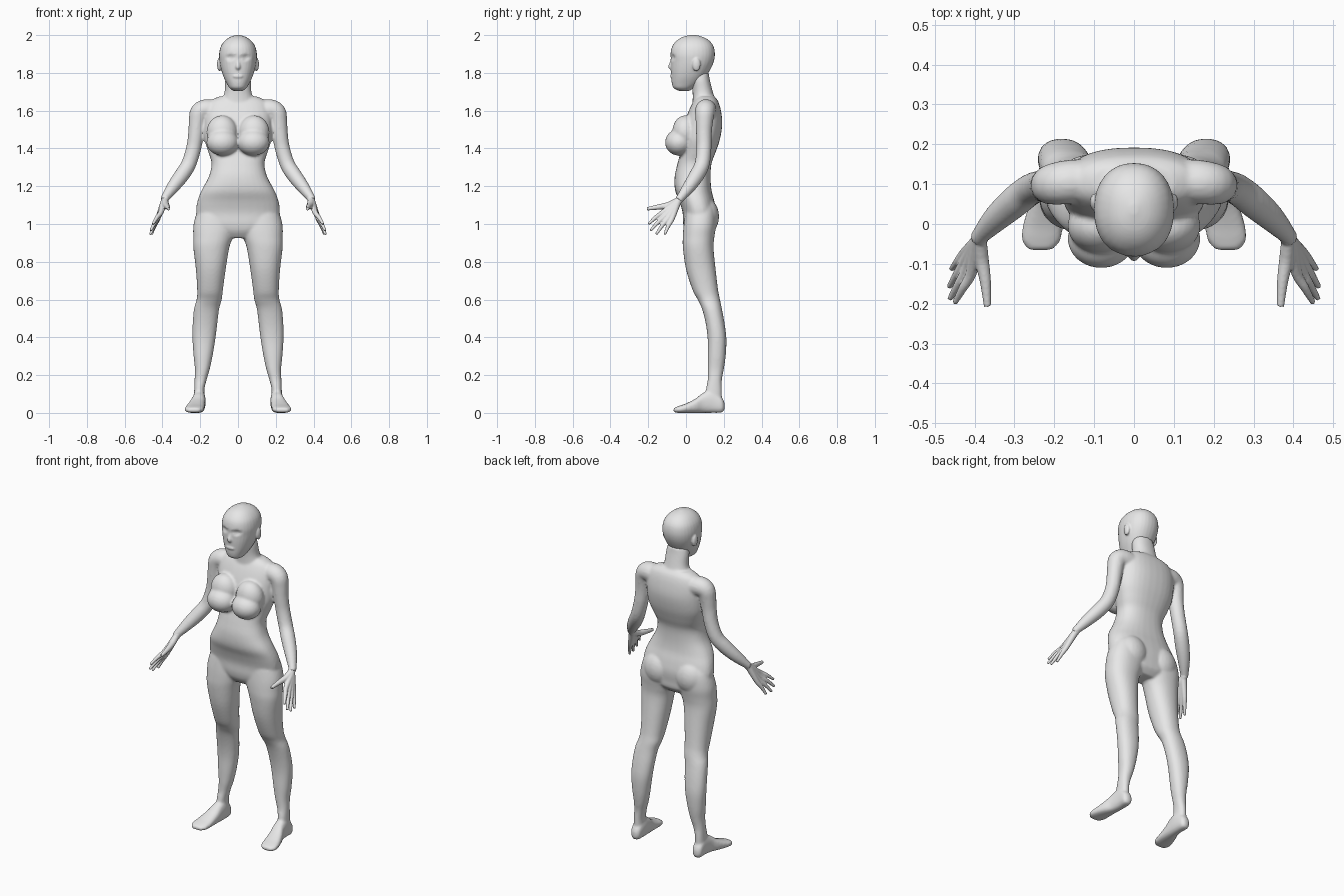
import bpy, bmesh, math
from mathutils import Vector, Matrix

skin = bpy.data.materials.new("grey skin")
skin.diffuse_color = (0.8, 0.8, 0.8, 1)


def smooth_rows(rows, sub=4):
    """Catmull-Rom interpolation between rows of numbers."""
    out = []
    for i in range(len(rows) - 1):
        a, b, c, d = (rows[max(i - 1, 0)], rows[i], rows[i + 1], rows[min(i + 2, len(rows) - 1)])
        for k in range(sub):
            t = k / sub
            out.append([0.5 * (2 * q + (r - p) * t + (2 * p - 5 * q + 4 * r - s) * t * t
                               + (3 * q - p - 3 * r + s) * t ** 3) for p, q, r, s in zip(a, b, c, d)])
    return out + [list(rows[-1])]


def loft(bm, rings):
    """Skin rings of points and cap both ends."""
    vs = [[bm.verts.new(p) for p in ring] for ring in rings]
    n = len(vs[0])
    for a, b in zip(vs, vs[1:]):
        for i in range(n):
            j = (i + 1) % n
            bm.faces.new((a[i], a[j], b[j], b[i]))
    bm.faces.new(vs[0][::-1])
    bm.faces.new(vs[-1])


def oval(power, n=32):
    for i in range(n):
        c, s = math.cos(math.tau * i / n), math.sin(math.tau * i / n)
        yield (math.copysign(abs(c) ** (2 / power), c), math.copysign(abs(s) ** (2 / power), s))


def stack(bm, rows, side=1, power=2.2, along_y=False):
    """Rows: level, x min, x max, then min and max of the other axis."""
    rings = []
    for lv, x0, x1, w0, w1 in smooth_rows(rows):
        ring = []
        for c, s in oval(power):
            x = side * ((x0 + x1) / 2 + c * (x1 - x0) / 2)
            w = (w0 + w1) / 2 + s * (w1 - w0) / 2
            ring.append((x, lv, w) if along_y else (x, w, lv))
        rings.append(ring)
    loft(bm, rings)


def tube(bm, rows, side=1):
    """Rows: x, y, z, radius."""
    pts = smooth_rows(rows)
    rings = []
    for i, (x, y, z, r) in enumerate(pts):
        d = Vector(pts[min(i + 1, len(pts) - 1)][:3]) - Vector(pts[max(i - 1, 0)][:3])
        u = d.cross(Vector((0, 1, 0.3))).normalized()
        v = d.cross(u).normalized()
        rings.append([(side * q.x, q.y, q.z) for q in
                      (Vector((x, y, z)) + r * (u * c + v * s) for c, s in oval(2, 16))])
    loft(bm, rings)


def blob(bm, centre, radii, side=1):
    c = Vector((centre[0] * side, centre[1], centre[2]))
    bmesh.ops.create_uvsphere(bm, u_segments=24, v_segments=16, radius=1,
                              matrix=Matrix.Translation(c) @ Matrix.Diagonal((*radii, 1)))


def finish(name, bm, voxel, iterations):
    """Fuse the overlapping volumes into one smooth skin."""
    bmesh.ops.recalc_face_normals(bm, faces=bm.faces)
    me = bpy.data.meshes.new(name)
    bm.to_mesh(me)
    bm.free()
    me.materials.append(skin)
    ob = bpy.data.objects.new(name, me)
    bpy.context.collection.objects.link(ob)
    m = ob.modifiers.new("fuse", 'REMESH')
    m.mode, m.voxel_size, m.use_smooth_shade = 'VOXEL', voxel, True
    m = ob.modifiers.new("soften", 'SMOOTH')
    m.factor, m.iterations = 0.5, iterations


def even(rows):
    return [(z, -w, w, a, b) for z, w, a, b in rows]


body = bmesh.new()
# torso
stack(body, even([(.925, .10, .02, .12), (.96, .16, -.005, .15), (1.0, .21, -.015, .155),
                  (1.06, .222, -.018, .16), (1.12, .215, -.035, .15), (1.18, .192, -.058, .135),
                  (1.25, .155, -.06, .13), (1.32, .14, -.045, .135), (1.38, .157, -.03, .157),
                  (1.45, .178, -.025, .18), (1.53, .18, -.01, .192), (1.6, .175, .015, .185),
                  (1.65, .15, .04, .17), (1.675, .1, .06, .15)]), power=2.4)
# neck
stack(body, even([(1.58, .11, .03, .165), (1.65, .088, .035, .155), (1.7, .071, .035, .142),
                  (1.76, .068, .03, .127), (1.8, .06, .02, .12)]))
for s in (1, -1):
    # breasts and buttocks
    blob(body, (.082, -.037, 1.432), (.085, .074, .07), s)
    blob(body, (.085, -.005, 1.485), (.082, .068, .09), s)
    blob(body, (.105, .1, 1.04), (.095, .075, .1), s)
    # legs
    stack(body, [(.04, .175, .235, .1, .19), (.12, .178, .232, .105, .19), (.175, .166, .23, .115, .19),
                 (.23, .15, .228, .115, .2), (.3, .135, .235, .115, .21), (.39, .12, .241, .115, .214),
                 (.47, .11, .24, .105, .205), (.55, .1, .233, .085, .19), (.6, .086, .219, .062, .18),
                 (.65, .08, .216, .035, .17), (.76, .065, .223, 0, .157), (.87, .047, .236, -.016, .146),
                 (.93, .028, .237, -.017, .15), (1.0, .01, .235, -.012, .16), (1.08, .02, .21, 0, .155),
                 (1.14, .04, .17, .02, .12)], s)
    # feet
    stack(body, [(.205, .195, .215, .02, .05), (.19, .178, .235, .002, .08), (.14, .172, .238, 0, .12),
                 (.09, .173, .245, 0, .105), (.05, .175, .262, 0, .075), (0, .178, .278, 0, .05),
                 (-.04, .184, .282, 0, .036), (-.066, .205, .265, .004, .026)], s, 2.5, True)
    # arms
    tube(body, [(.1, .11, 1.595, .055), (.165, .105, 1.605, .056), (.203, .1, 1.59, .052),
                (.215, .097, 1.54, .046), (.222, .095, 1.48, .042), (.235, .095, 1.4, .04),
                (.262, .085, 1.315, .04), (.3, .055, 1.255, .04), (.345, .015, 1.195, .034),
                (.385, -.028, 1.14, .023), (.393, -.04, 1.125, .021)], s)
finish("body", body, .0075, 4)

# head
head = bmesh.new()
stack(head, even([(1.705, .025, -.04, .02), (1.72, .045, -.066, .04), (1.745, .06, -.075, .075),
                  (1.78, .077, -.078, .105), (1.82, .09, -.08, .13), (1.86, .098, -.08, .147),
                  (1.9, .1, -.082, .153), (1.94, .091, -.073, .146), (1.97, .07, -.05, .124),
                  (1.99, .042, -.018, .09), (2.001, .008, .025, .05)]))
for v in head.verts:  # eye sockets
    d = math.hypot((abs(v.co.x) - .04) / .026, (v.co.z - 1.882) / .02)
    if v.co.y < 0 and d < 1:
        v.co.y += .012 * (1 - d * d)
tube(head, [(0, -.066, 1.89, .009), (0, -.076, 1.855, .01), (0, -.081, 1.832, .013), (0, -.07, 1.822, .01)])
blob(head, (0, -.074, 1.782), (.028, .01, .011))
for s in (1, -1):  # ears
    blob(head, (.098, .055, 1.845), (.013, .022, .036), s)
finish("head", head, .005, 3)

# hands
for name, s in (("left_hand", 1), ("right_hand", -1)):
    hand = bmesh.new()
    for kx, ky, kz, tx, ty, tz in ((.408, -.122, 1.062, .45, -.198, 1.0), (.417, -.108, 1.045, .462, -.188, .965),
                                   (.423, -.092, 1.034, .464, -.158, .945), (.424, -.073, 1.03, .458, -.113, .945)):
        tube(hand, [(.378, -.022, 1.15, .019), (.39, -.042, 1.12, .019), (kx, ky, kz, .014),
                    ((kx + tx) / 2, (ky + ty) / 2, (kz + tz) / 2 + .004, .011), (tx, ty, tz, .007)], s)
    tube(hand, [(.388, -.04, 1.125, .018), (.382, -.09, 1.1, .018), (.373, -.145, 1.09, .014),
                (.368, -.207, 1.08, .009)], s)
    finish(name, hand, .004, 2)
